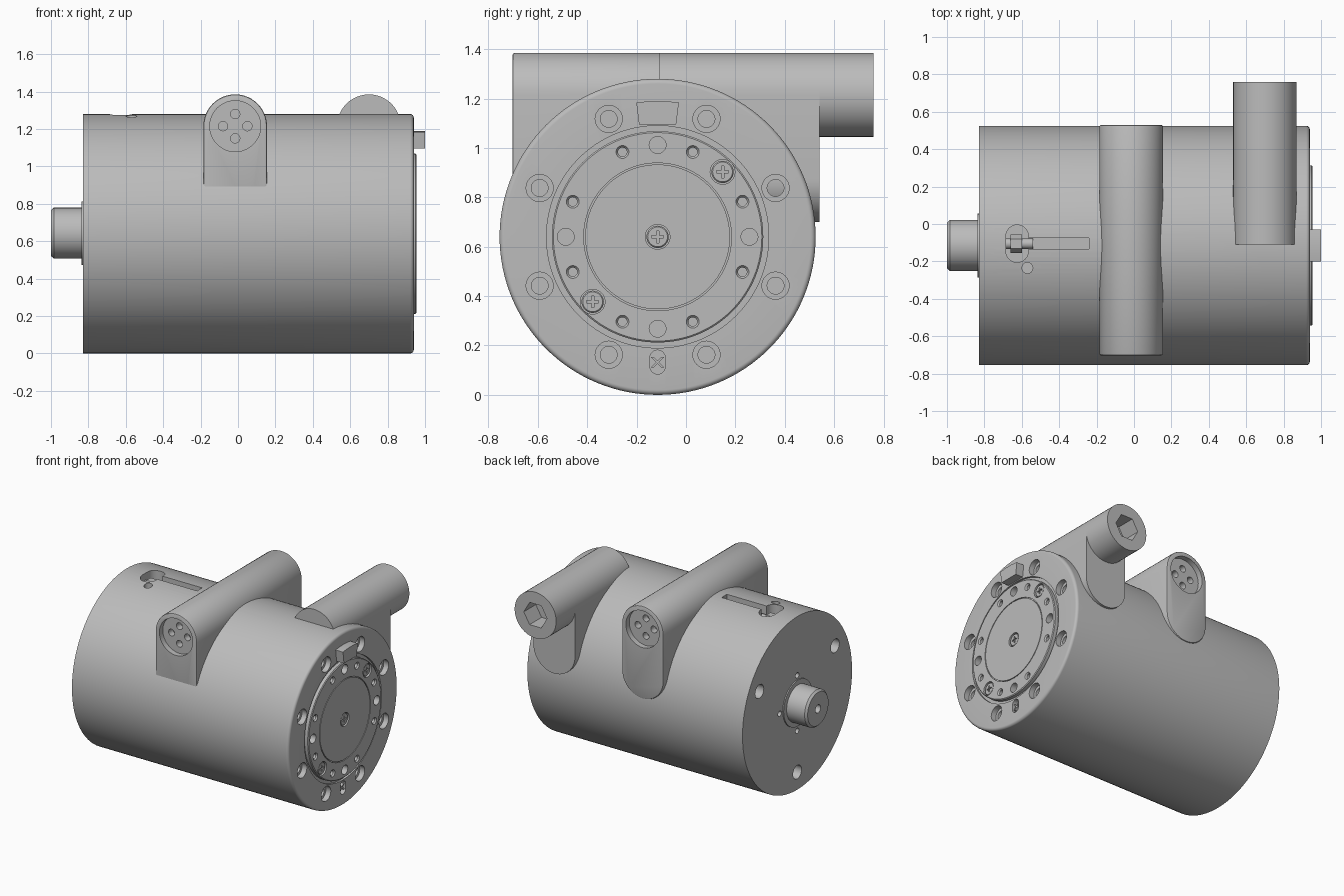
import bpy, bmesh, math
from math import cos, sin, pi, radians

cube = bpy.data.objects.get("Cube")
if cube:
    bpy.data.objects.remove(cube, do_unlink=True)

grey = bpy.data.materials.new("machined grey")
grey.use_nodes = True
grey.diffuse_color = (0.5, 0.5, 0.5, 1)
grey.node_tree.nodes["Principled BSDF"].inputs["Base Color"].default_value = (0.5, 0.5, 0.5, 1)

CY, CZ = -0.115, 0.64          # main axis of the housing
PORT_Z, PORT_R = 1.215, 0.17   # conduit axis height and radius
FACE, PLATE = 0.94, 0.955      # end face and raised flange heights


def place(axis, u, v, h):
    """Point at height h along an axis, with u, v across it."""
    return {"x": (h, u, v), "y": (u, h, v), "z": (u, v, h)}[axis]


def loft(bm, axis, rings):
    """Skin closed outlines, given as (outline, height), and cap both ends."""
    loops = [[bm.verts.new(place(axis, u, v, h)) for u, v in pts] for pts, h in rings]
    n = len(loops[0])
    faces = [bm.faces.new(loops[0]), bm.faces.new(loops[-1])]
    for a, b in zip(loops, loops[1:]):
        for i in range(n):
            j = (i + 1) % n
            faces.append(bm.faces.new((a[i], a[j], b[j], b[i])))
    bmesh.ops.recalc_face_normals(bm, faces=faces)


def circle(u, v, r, n=32):
    return [(u + r * cos(2 * pi * i / n), v + r * sin(2 * pi * i / n)) for i in range(n)]


def stadium(u, v0, v1, r, n=24):
    """Upright slot outline with round ends centred at v0 and v1."""
    arc = [pi * i / n for i in range(n + 1)]
    return ([(u + r * cos(a), v1 + r * sin(a)) for a in arc]
            + [(u - r * cos(a), v0 - r * sin(a)) for a in arc])


def plus(u, v, r, w):
    """Outline of a cross recess."""
    pts = []
    for k in range(4):
        c, s = cos(k * pi / 2), sin(k * pi / 2)
        pts += [(u + a * c - b * s, v + a * s + b * c) for a, b in ((r, -w), (r, w), (w, w))]
    return pts


def rect(u0, u1, v0, v1):
    return [(u0, v0), (u1, v0), (u1, v1), (u0, v1)]


def turn(bm, axis, u, v, profile, n=32):
    """Turned shape from (radius, height) pairs."""
    loft(bm, axis, [(circle(u, v, r, n), h) for r, h in profile])


def prism(bm, axis, outline, h0, h1):
    loft(bm, axis, [(outline, h0), (outline, h1)])


def finish(name, bm):
    mesh = bpy.data.meshes.new(name)
    bm.to_mesh(mesh)
    bm.free()
    mesh.materials.append(grey)
    ob = bpy.data.objects.new(name, mesh)
    bpy.context.collection.objects.link(ob)
    return ob


def apply(ob, mod):
    bpy.context.view_layer.objects.active = ob
    bpy.ops.object.modifier_apply(modifier=mod.name)


def cut(ob, bm):
    tool = finish("cutter", bm)
    mod = ob.modifiers.new("cut", "BOOLEAN")
    mod.operation, mod.solver, mod.object = "DIFFERENCE", "EXACT", tool
    apply(ob, mod)
    bpy.data.objects.remove(tool, do_unlink=True)


def polar(r, deg):
    return CY + r * cos(radians(deg)), CZ + r * sin(radians(deg))


parts = []

# Housing with rounded front rim, groove and raised flange
bm = bmesh.new()
rim = [(0.62 + 0.02 * cos(radians(a)), 0.92 + 0.02 * sin(radians(a))) for a in range(0, 91, 15)]
turn(bm, "x", CY, CZ, [(0.64, -0.83)] + rim + [
    (0.45, FACE), (0.45, 0.925), (0.428, 0.925), (0.428, 0.95), (0.422, PLATE),
    (0.299, PLATE), (0.299, 0.947), (0.293, 0.947), (0.293, PLATE)], 128)
housing = finish("housing", bm)
parts.append(housing)

# Holes in the flange end, the rear end and the top
bm = bmesh.new()
for k in range(8):
    turn(bm, "x", *polar(0.517, 22.5 + 45 * k), [(0.034, 0.8), (0.034, 0.9), (0.055, 0.9), (0.055, 1)])
for k in range(4):
    turn(bm, "x", *polar(0.372, 90 * k), [(0.034, 0.87), (0.034, 1)])
    turn(bm, "x", *polar(0.205, 90 * k), [(0.02, -0.9), (0.02, -0.78)], 16)
    for side in (-22.5, 22.5):
        turn(bm, "x", *polar(0.372, 90 * k + side), [(0.018, 0.88), (0.018, 0.945), (0.026, PLATE), (0.026, 1)])
screws = [polar(0, 0), polar(0.372, 45), polar(0.372, 225)]
for u, v in screws:
    turn(bm, "x", u, v, [(0.05, 0.92), (0.05, 1)])
for deg in (30, 150, 270):
    turn(bm, "x", *polar(0.51, deg), [(0.05, -0.9), (0.05, -0.7)])
prism(bm, "x", stadium(CY, 0.115, 0.15, 0.031), 0.9, 1)
prism(bm, "z", stadium(-0.625, -0.145, -0.065, 0.06), 1.1, 1.4)
turn(bm, "z", -0.57, -0.235, [(0.029, 1.15), (0.029, 1.4)])
cut(housing, bm)

# Adjuster slot joining the top opening
bm = bmesh.new()
prism(bm, "z", rect(-0.62, -0.24, -0.135, -0.075), 1.2, 1.4)
cut(housing, bm)

# Adjuster bolt inside the slot
bm = bmesh.new()
turn(bm, "x", -0.105, 1.2, [(0.028, -0.69), (0.028, -0.54)], 24)
turn(bm, "x", -0.105, 1.2, [(0.05, -0.66), (0.05, -0.6)], 6)
parts.append(finish("adjuster_bolt", bm))

# Flange screws with cross recesses
for i, (u, v) in enumerate(screws):
    bm = bmesh.new()
    turn(bm, "x", u, v, [(0.045, 0.91), (0.045, 0.945), (0.04, 0.95)])
    screw = finish(f"flange_screw_{i + 1}", bm)
    bm = bmesh.new()
    prism(bm, "x", plus(u, v, 0.024, 0.005), 0.938, 1)
    cut(screw, bm)
    parts.append(screw)

# Diagonal cross in the lower slot
bm = bmesh.new()
for s in (-1, 1):
    a, b = 0.022, 0.006
    prism(bm, "x", [(CY - a - b, 0.132 - s * a), (CY - a + b, 0.132 - s * a),
                    (CY + a + b, 0.132 + s * a), (CY + a - b, 0.132 + s * a)], 0.89, 0.932)
parts.append(finish("slot_cross", bm))

# Locating key on the end face
bm = bmesh.new()
arc = [polar(0.55, d) for d in range(81, 100, 3)]
prism(bm, "x", [(CY - 0.075, 1.095), (CY + 0.075, 1.095)] + arc, 0.91, 1.0)
parts.append(finish("locating_key", bm))

# Rear shaft with collar and centre hole
bm = bmesh.new()
turn(bm, "x", CY, CZ + 0.003, [(0.17, -0.8), (0.17, -0.838), (0.136, -0.838), (0.136, -0.985), (0.122, -1)], 64)
shaft = finish("shaft", bm)
bm = bmesh.new()
turn(bm, "x", CY, CZ + 0.003, [(0.03, -1.1), (0.03, -0.92)])
cut(shaft, bm)
parts.append(shaft)

# Connector conduit crossing the top, with a pin socket at each end
bm = bmesh.new()
prism(bm, "y", stadium(-0.015, 0.87, PORT_Z, PORT_R), -0.703, 0.53)
conduit = finish("connector_conduit", bm)
mod = conduit.modifiers.new("edge", "BEVEL")
mod.width, mod.segments, mod.limit_method, mod.angle_limit = 0.01, 2, "ANGLE", radians(40)
apply(conduit, mod)
bm = bmesh.new()
for end, d in ((-0.703, 1), (0.53, -1)):
    turn(bm, "y", -0.015, PORT_Z, [(0.136, end - 0.1 * d), (0.136, end + 0.04 * d)], 48)
cut(conduit, bm)
bm = bmesh.new()
for end, d in ((-0.703, 1), (0.53, -1)):
    for k in range(4):
        turn(bm, "y", -0.015 + 0.065 * cos(k * pi / 2), PORT_Z + 0.065 * sin(k * pi / 2),
             [(0.025, end + 0.02 * d), (0.025, end + 0.09 * d)], 20)
cut(conduit, bm)
parts.append(conduit)

# Side port: saddle on the housing and a tube with a hexagonal bore
bm = bmesh.new()
prism(bm, "y", stadium(0.7, 0.87, PORT_Z, PORT_R), -0.11, 0.54)
parts.append(finish("port_saddle", bm))
bm = bmesh.new()
turn(bm, "y", 0.7, PORT_Z, [(PORT_R, 0.5), (PORT_R, 0.76)], 48)
tube = finish("port_tube", bm)
bm = bmesh.new()
prism(bm, "y", circle(0.7, PORT_Z, 0.095, 6), 0.62, 0.9)
cut(tube, bm)
parts.append(tube)

# Smooth shading with crisp edges
bpy.ops.object.select_all(action="DESELECT")
for ob in parts:
    ob.select_set(True)
bpy.context.view_layer.objects.active = housing
bpy.ops.object.shade_smooth_by_angle(angle=radians(30))
